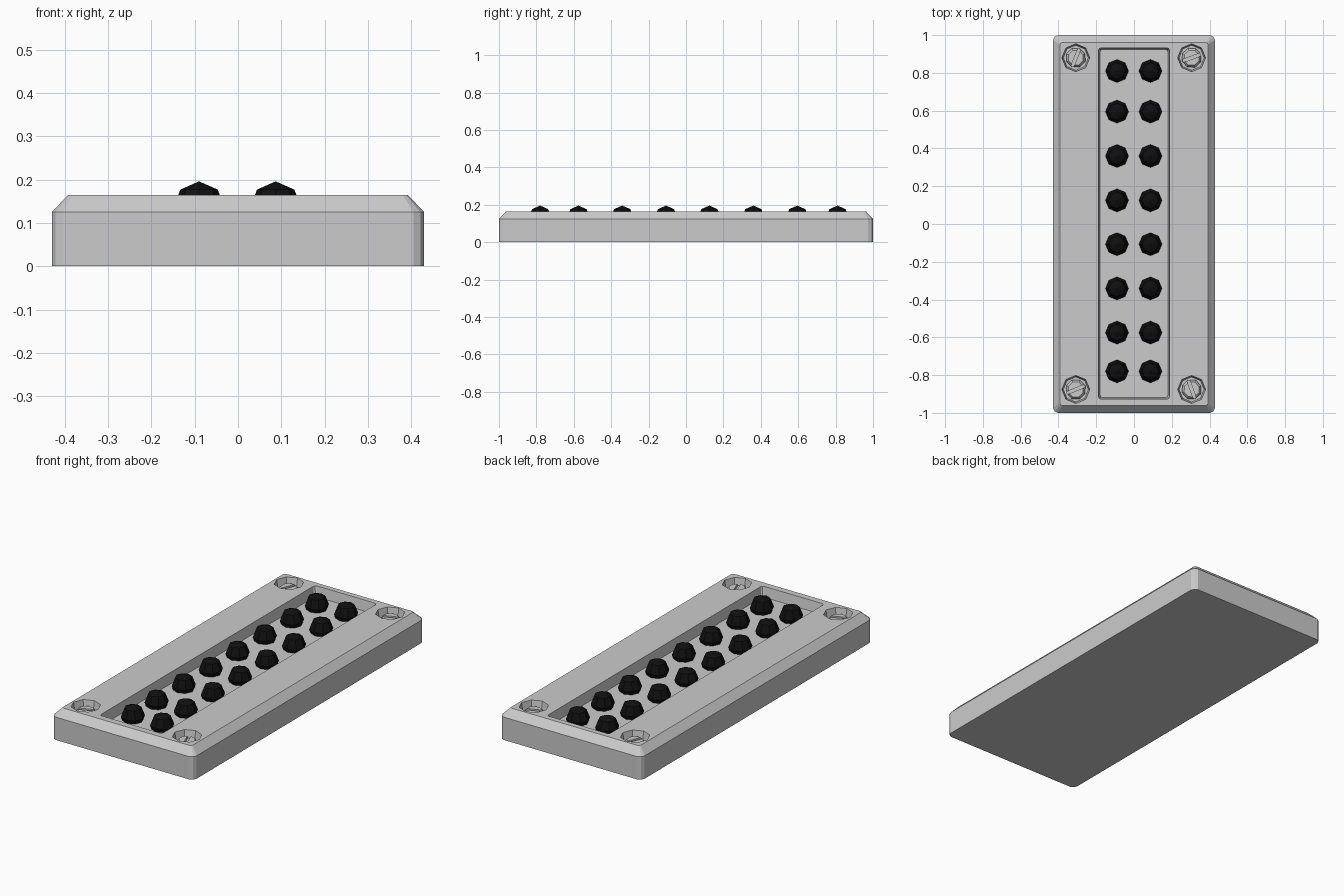
import bpy, bmesh
from math import radians, cos, sin, pi
from mathutils import Matrix

if "Cube" in bpy.data.objects:
    bpy.data.objects.remove(bpy.data.objects["Cube"])


def loft(name, rings):
    """Closed solid through a stack of equal-length rings of 3D points."""
    bm = bmesh.new()
    vs = [[bm.verts.new(p) for p in r] for r in rings]
    n = len(vs[0])
    for a, b in zip(vs, vs[1:]):
        for i in range(n):
            j = (i + 1) % n
            bm.faces.new((a[i], a[j], b[j], b[i]))
    bm.faces.new(vs[0][::-1])
    bm.faces.new(vs[-1])
    bmesh.ops.recalc_face_normals(bm, faces=bm.faces)
    me = bpy.data.meshes.new(name)
    bm.to_mesh(me)
    bm.free()
    ob = bpy.data.objects.new(name, me)
    bpy.context.collection.objects.link(ob)
    return ob


def rect(hx, hy, z, corner, cy=0):
    """Rectangle with softened corners; corner lists (dx, dy) insets."""
    quad = [(hx - dx, hy - dy) for dx, dy in corner]
    pts = quad + [(-x, y) for x, y in quad[::-1]]
    pts += [(-x, -y) for x, y in quad] + [(x, -y) for x, y in quad[::-1]]
    return [(x, y + cy, z) for x, y in pts]


def octagon(r, z, x=0, y=0):
    return [(x + r * cos(i * pi / 4), y + r * sin(i * pi / 4), z) for i in range(8)]


def cut(target, cutter):
    cutter.hide_render = True
    mod = target.modifiers.new("cut", 'BOOLEAN')
    mod.operation = 'DIFFERENCE'
    mod.solver = 'EXACT'
    mod.object = cutter
    bpy.context.view_layer.objects.active = target
    bpy.ops.object.modifier_apply(modifier=mod.name)
    bpy.data.objects.remove(cutter)


# Base plate with chamfered top rim
soft = [(0, 0.027), (0.009, 0.009), (0.025, 0)]
tight = [(0, 0.012), (0.004, 0.004), (0.012, 0)]
plate = loft("base_plate", [rect(0.43, 1.0, 0, soft),
                            rect(0.43, 1.0, 0.125, soft),
                            rect(0.392, 0.962, 0.165, tight)])

# Central recess with slightly drafted walls
cut(plate, loft("recess_cutter", [rect(0.179, 0.921, 0.11, tight, 0.003),
                                  rect(0.188, 0.93, 0.165, tight, 0.003),
                                  rect(0.188, 0.93, 0.25, tight, 0.003)]))

# Corner screws sunk in octagonal holes
for x, y, angle in [(-0.308, 0.88, 68), (0.305, 0.88, 20),
                    (-0.308, -0.876, 22), (0.305, -0.876, 110)]:
    cut(plate, loft("hole_cutter", [octagon(0.066, 0.115, x, y),
                                    octagon(0.074, 0.165, x, y),
                                    octagon(0.074, 0.25, x, y)]))
    screw = loft("screw", [octagon(0.054, 0.10), octagon(0.054, 0.128),
                           octagon(0.042, 0.145)])
    cut(screw, loft("slot_cutter", [rect(0.08, 0.008, z, [(0, 0)]) for z in (0.13, 0.2)]))
    screw.matrix_world = Matrix.Translation((x, y, 0)) @ Matrix.Rotation(radians(angle), 4, 'Z')

# Two rows of faceted black buttons
black = bpy.data.materials.new("black")
black.diffuse_color = (0.005, 0.005, 0.005, 1)
black.use_nodes = True
black.node_tree.nodes["Principled BSDF"].inputs["Base Color"].default_value = black.diffuse_color
for x in (-0.09, 0.087):
    for y in (0.81, 0.595, 0.36, 0.125, -0.107, -0.341, -0.575, -0.78):
        bpy.ops.mesh.primitive_uv_sphere_add(segments=8, ring_count=4, radius=1,
                                             location=(x, y, 0.131))
        button = bpy.context.object
        button.name = "button"
        button.scale = (0.061, 0.061, 0.065)
        button.data.materials.append(black)
